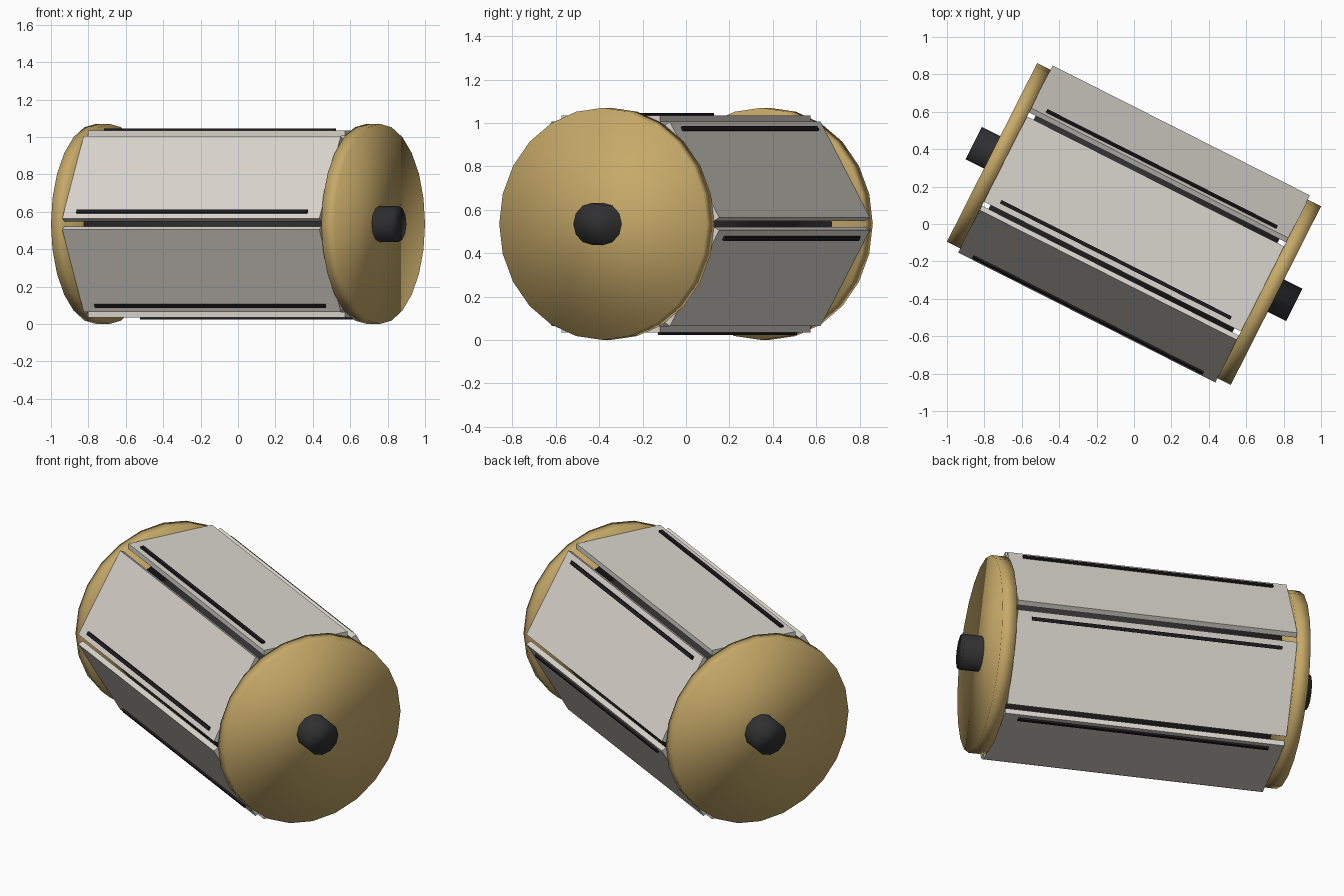
import bpy
import bmesh
from math import radians
from mathutils import Matrix

old = bpy.data.objects.get("Cube")
if old:
    bpy.data.objects.remove(old, do_unlink=True)

# Drum lies along local x, then is turned and lifted into place
PLACE = Matrix.Translation((0, 0, 0.535)) @ Matrix.Rotation(radians(-26.8), 4, 'Z')
SIDES = 6


def make_material(name, rgb):
    mat = bpy.data.materials.new(name)
    mat.use_nodes = True
    color = (*rgb, 1)
    mat.diffuse_color = color
    mat.node_tree.nodes["Principled BSDF"].inputs["Base Color"].default_value = color
    return mat


gold = make_material("gold", (0.57, 0.40, 0.14))
ivory = make_material("ivory", (0.70, 0.67, 0.61))
charcoal = make_material("charcoal", (0.03, 0.03, 0.03))
black = make_material("black", (0.013, 0.011, 0.014))


def add_object(name, bm, mat, local, smooth=False):
    bmesh.ops.recalc_face_normals(bm, faces=bm.faces)
    for face in bm.faces:
        face.smooth = smooth
    mesh = bpy.data.meshes.new(name)
    bm.to_mesh(mesh)
    bm.free()
    mesh.materials.append(mat)
    obj = bpy.data.objects.new(name, mesh)
    obj.matrix_world = PLACE @ local
    bpy.context.collection.objects.link(obj)


def add_cylinder(name, radius, length, sides, mat, x=0):
    bm = bmesh.new()
    bmesh.ops.create_cone(bm, cap_ends=True, segments=sides, radius1=radius,
                          radius2=radius, depth=length,
                          matrix=Matrix.Rotation(radians(90), 4, 'Y'))
    add_object(name, bm, mat, Matrix.Translation((x, 0, 0)), smooth=True)


def add_box(name, size, center, mat, turn):
    bm = bmesh.new()
    bmesh.ops.create_cube(bm, size=1, matrix=Matrix.Translation(center)
                          @ Matrix.Diagonal((*size, 1)))
    add_object(name, bm, mat, turn)


# Inner drum, through shaft and end discs
add_cylinder("inner_drum", 0.385, 1.46, 24, charcoal)
add_cylinder("shaft", 0.097, 1.92, 12, charcoal)
for name, side in (("left_end_disc", 1), ("right_end_disc", -1)):
    add_cylinder(name, 0.535, 0.08, 24, gold, side * 0.81)

# Ring of panels, each with a thin raised strip near one edge
for i in range(SIDES):
    turn = Matrix.Rotation(radians(360 / SIDES * i), 4, 'X')
    add_box(f"panel_{i + 1}", (1.54, 0.51, 0.03), (0, 0, 0.485), ivory, turn)
    add_box(f"strip_{i + 1}", (1.38, 0.02, 0.012), (0, -0.215, 0.505), black, turn)
